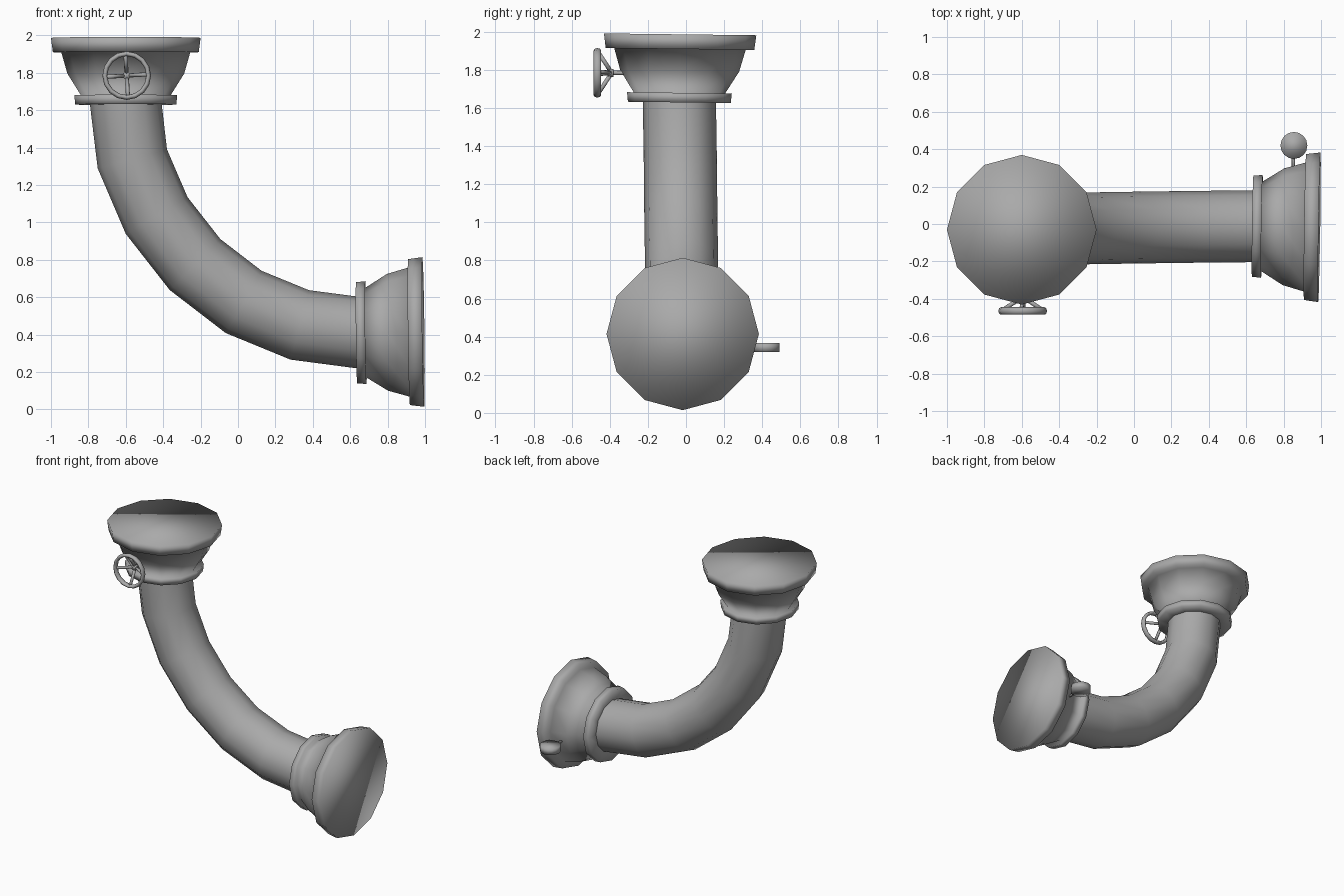
import bpy, bmesh, math
from mathutils import Vector, Matrix

cube = bpy.data.objects.get("Cube")
if cube:
    bpy.data.objects.remove(cube)

grey = bpy.data.materials.new("pipe_grey")
grey.use_nodes = True
colour = (0.4, 0.4, 0.4, 1)
grey.diffuse_color = colour
grey.node_tree.nodes["Principled BSDF"].inputs["Base Color"].default_value = colour


def finish(name, bm):
    bmesh.ops.recalc_face_normals(bm, faces=bm.faces)
    for f in bm.faces:
        f.smooth = True
    mesh = bpy.data.meshes.new(name)
    bm.to_mesh(mesh)
    bm.free()
    mesh.materials.append(grey)
    obj = bpy.data.objects.new(name, mesh)
    bpy.context.collection.objects.link(obj)
    return obj


def skin(name, rings, closed=False, cap_start=False, cap_end=False):
    """Skin a list of equal-sided rings of points."""
    bm = bmesh.new()
    loops = [[bm.verts.new(p) for p in ring] for ring in rings]
    pairs = list(zip(loops, loops[1:]))
    if closed:
        pairs.append((loops[-1], loops[0]))
    for a, b in pairs:
        for i in range(len(a)):
            j = (i + 1) % len(a)
            bm.faces.new((a[i], a[j], b[j], b[i]))
    if cap_start:
        bm.faces.new(loops[0])
    if cap_end:
        bm.faces.new(loops[-1])
    return finish(name, bm)


def circle(m, r, h=0.0, n=12):
    return [m @ Vector((r * math.cos(math.tau * i / n), r * math.sin(math.tau * i / n), h))
            for i in range(n)]


def rod(name, a, b, r, n=8):
    a, b = Vector(a), Vector(b)
    d = b - a
    m = Matrix.Translation(a) @ d.to_track_quat('Z', 'Y').to_matrix().to_4x4()
    return skin(name, [circle(m, r, 0, n), circle(m, r, d.length, n)], cap_start=True, cap_end=True)


# Curved pipe: quarter bend swept through its centre line
path = [(-0.602, -0.035, 1.65), (-0.565, -0.03, 1.34), (-0.435, -0.027, 1.037),
        (-0.23, -0.023, 0.775), (0.03, -0.019, 0.575), (0.33, -0.015, 0.452), (0.65, -0.012, 0.41)]
path = [Vector(p) for p in path]
rings = []
for i, p in enumerate(path):
    t = path[min(i + 1, len(path) - 1)] - path[max(i - 1, 0)]
    if i == 0:
        t = Vector((0, 0, -1))
    if i == len(path) - 1:
        t = Vector((1, 0, 0))
    t.normalize()
    side = Vector((0, 1, 0))
    side = (side - t * side.dot(t)).normalized()
    frame = Matrix((side.cross(t), side, t)).transposed().to_4x4()
    rings.append(circle(Matrix.Translation(p) @ frame, 0.192))
skin("curved_pipe", rings)

# Flared ends: collar, cone and capped flange, measured along the axis
profile = [(0.18, 0), (0.27, 0), (0.275, 0.05), (0.24, 0.05), (0.312, 0.165),
           (0.345, 0.28), (0.39, 0.28), (0.4, 0.357)]
ends = {
    "top_flange": ((-0.6, -0.035, 1.63), (0, 0.012, 1), 0),
    "side_flange": ((0.634, -0.012, 0.41), (1, -0.015, 0.012), math.pi / 2),
}
for name, (origin, axis, turn) in ends.items():
    base = Matrix.Rotation(turn, 4, 'Y')
    tilt = (base @ Vector((0, 0, 1))).rotation_difference(Vector(axis)).to_matrix().to_4x4()
    m = Matrix.Translation(origin) @ tilt @ base
    skin(name, [circle(m, r, h) for r, h in profile], cap_end=True)


# Hand wheel: rim, four dished spokes, hub and stem
centre = Vector((-0.595, -0.465, 1.785))
rim = []
for i in range(16):
    a = math.tau * i / 16
    out = Vector((math.cos(a), 0, math.sin(a)))
    rim.append([centre + out * (0.117 + 0.013 * math.cos(b)) + Vector((0, 0.02 * math.sin(b), 0))
                for b in (math.tau * k / 8 for k in range(8))])
skin("wheel_rim", rim, closed=True)
hub = centre + Vector((0, 0.07, 0))
for k in range(4):
    a = math.pi / 2 * k + 0.06
    out = Vector((math.cos(a), 0, math.sin(a)))
    rod(f"wheel_spoke_{k + 1}", centre + out * 0.115, hub + out * 0.008, 0.011)
rod("wheel_hub", hub + Vector((0, -0.015, 0)), hub + Vector((0, 0.015, 0)), 0.021, 12)
rod("wheel_stem", hub, hub + Vector((0, 0.12, 0)), 0.011)

# Round flat handle at the back of the side flange
rod("handle_knob", (0.855, 0.42, 0.32), (0.855, 0.42, 0.368), 0.072, 16)
rod("handle_stem", (0.852, 0.28, 0.345), (0.852, 0.4, 0.345), 0.009)
